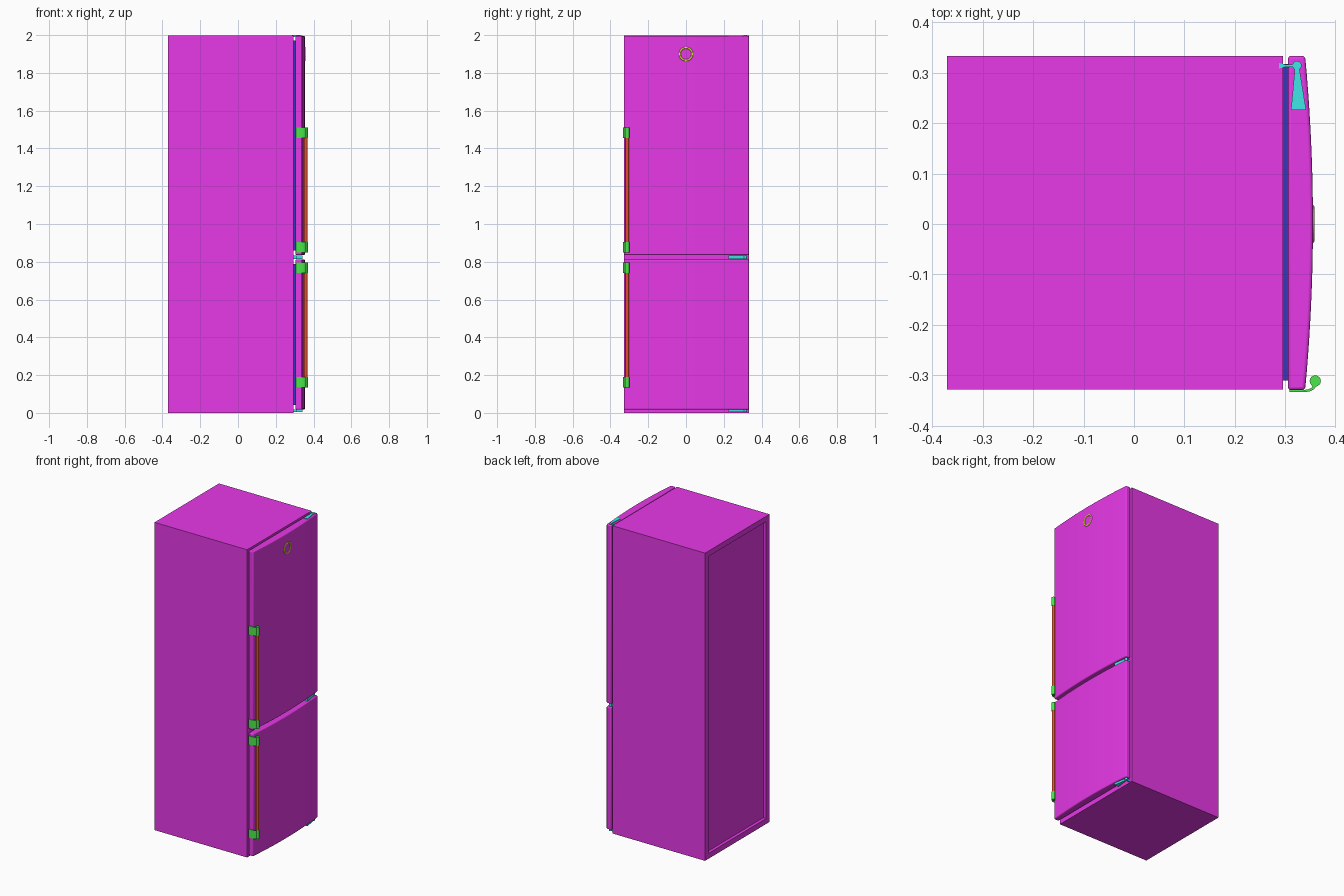
import bpy, bmesh, math
from mathutils import Vector, Matrix

if "Cube" in bpy.data.objects:
    bpy.data.objects.remove(bpy.data.objects["Cube"])


def material(name, rgb):
    m = bpy.data.materials.new(name)
    m.diffuse_color = (*rgb, 1)
    m.use_nodes = True
    m.node_tree.nodes["Principled BSDF"].inputs["Base Color"].default_value = m.diffuse_color
    return m


SHELL = material("shell", (0.8, 0.04, 0.8))
SEAL = material("seal", (0.04, 0.04, 0.5))
BAR = material("bar", (0.8, 0.08, 0.03))
MOUNT = material("mount", (0.07, 0.8, 0.07))
HINGE = material("hinge", (0.05, 0.8, 0.8))
BADGE = material("badge", (0.85, 0.8, 0.05))


def finish(name, bm, mat, bevel=0, smooth=False):
    bmesh.ops.recalc_face_normals(bm, faces=bm.faces)
    me = bpy.data.meshes.new(name)
    bm.to_mesh(me)
    bm.free()
    ob = bpy.data.objects.new(name, me)
    bpy.context.collection.objects.link(ob)
    me.materials.append(mat)
    if bevel:
        b = ob.modifiers.new("bevel", 'BEVEL')
        b.width, b.segments = bevel, 3
        b.limit_method, b.angle_limit = 'ANGLE', math.radians(40)
    if smooth:
        bpy.ops.object.select_all(action='DESELECT')
        ob.select_set(True)
        bpy.context.view_layer.objects.active = ob
        bpy.ops.object.shade_smooth_by_angle(angle=math.radians(35))
    return ob


def add_box(bm, lo, hi):
    lo, hi = Vector(lo), Vector(hi)
    size = hi - lo
    mat = Matrix.Translation((lo + hi) / 2) @ Matrix.Diagonal((*size, 1))
    return bmesh.ops.create_cube(bm, size=1, matrix=mat)


def add_prism(bm, pts, z0, z1):
    """Plan outline extruded upward."""
    face = bm.faces.new([bm.verts.new((x, y, z0)) for x, y in pts])
    ext = bmesh.ops.extrude_face_region(bm, geom=[face], use_keep_orig=True)
    top = [v for v in ext["geom"] if isinstance(v, bmesh.types.BMVert)]
    bmesh.ops.translate(bm, verts=top, vec=(0, 0, z1 - z0))


def circle(cx, cy, r, n=24):
    return [(cx + r * math.cos(2 * math.pi * i / n), cy + r * math.sin(2 * math.pi * i / n))
            for i in range(n)]


# Cabinet with recessed rear panel
bm = bmesh.new()
add_box(bm, (-0.37, -0.328, 0), (0.295, 0.333, 1.998))
bm.normal_update()
rear = min(bm.faces, key=lambda f: f.calc_center_median().x)
bmesh.ops.inset_region(bm, faces=[rear], thickness=0.05)
panel = bmesh.ops.extrude_discrete_faces(bm, faces=[rear])["faces"][0]
bmesh.ops.translate(bm, verts=panel.verts[:], vec=(0.02, 0, 0))
finish("cabinet", bm, SHELL)

# Doors bulge gently at the front
N = 20
front = []
for i in range(N + 1):
    t = -1 + 2 * i / N
    front.append((0.339 + 0.0155 * (1 - t * t), 0.002 + 0.331 * t))
outline = [(0.305, -0.329)] + front + [(0.305, 0.333)]


def make_door(label, z0, z1, bar0, bar1):
    bm = bmesh.new()
    add_prism(bm, outline, z0, z1)
    finish(label + "_door", bm, SHELL, bevel=0.006, smooth=True)

    # Seal frame between cabinet and door
    bm = bmesh.new()
    a, b, w = z0 + 0.025, z1 - 0.025, 0.02
    for y in (-0.31, 0.297):
        add_box(bm, (0.294, y, a), (0.306, y + w, b))
    for z in (a, b - w):
        add_box(bm, (0.294, -0.29, z), (0.306, 0.297, z + w))
    finish(label + "_seal", bm, SEAL)

    # Handle bar
    bm = bmesh.new()
    add_prism(bm, circle(0.358, -0.311, 0.0095), bar0 + 0.004, bar1 - 0.004)
    finish(label + "_handle_bar", bm, BAR, smooth=True)

    # Curved side brackets with collars round the bar
    bm = bmesh.new()
    bracket = [(0.308, -0.333), (0.340, -0.333), (0.350, -0.331), (0.357, -0.327),
               (0.361, -0.320), (0.355, -0.319), (0.352, -0.324), (0.347, -0.327),
               (0.339, -0.3285), (0.308, -0.3285)]
    for z in (bar0, bar1 - 0.055):
        add_prism(bm, bracket, z, z + 0.055)
        add_prism(bm, circle(0.359, -0.311, 0.011), z, z + 0.055)
    finish(label + "_handle_mounts", bm, MOUNT, smooth=True)


make_door("upper", 0.836, 1.996, 0.85, 1.51)
make_door("lower", 0.018, 0.813, 0.135, 0.795)

# Hinges: knuckle, flared cabinet arm and door wedge
for label, z0, z1 in (("top", 1.99, 2.0), ("middle", 0.814, 0.834), ("bottom", 0.004, 0.018)):
    bm = bmesh.new()
    add_prism(bm, circle(0.323, 0.314, 0.009), z0, z1)
    add_prism(bm, [(0.287, 0.308), (0.300, 0.311), (0.32, 0.311), (0.32, 0.316),
                   (0.300, 0.316), (0.287, 0.319)], z0, z1 - 0.0005)
    add_prism(bm, [(0.311, 0.226), (0.341, 0.226), (0.327, 0.312), (0.319, 0.312)],
              z0, z1 - 0.001)
    finish(label + "_hinge", bm, HINGE, smooth=True)

# Plain ring badge on the upper door
bpy.ops.mesh.primitive_torus_add(major_radius=0.033, minor_radius=0.005, major_segments=32,
                                 minor_segments=8, location=(0.3545, 0, 1.9),
                                 rotation=(0, math.pi / 2, 0))
ring = bpy.context.object
ring.name = "badge_ring"
ring.scale.z = 0.6
ring.data.materials.append(BADGE)
bpy.ops.object.shade_smooth_by_angle()
